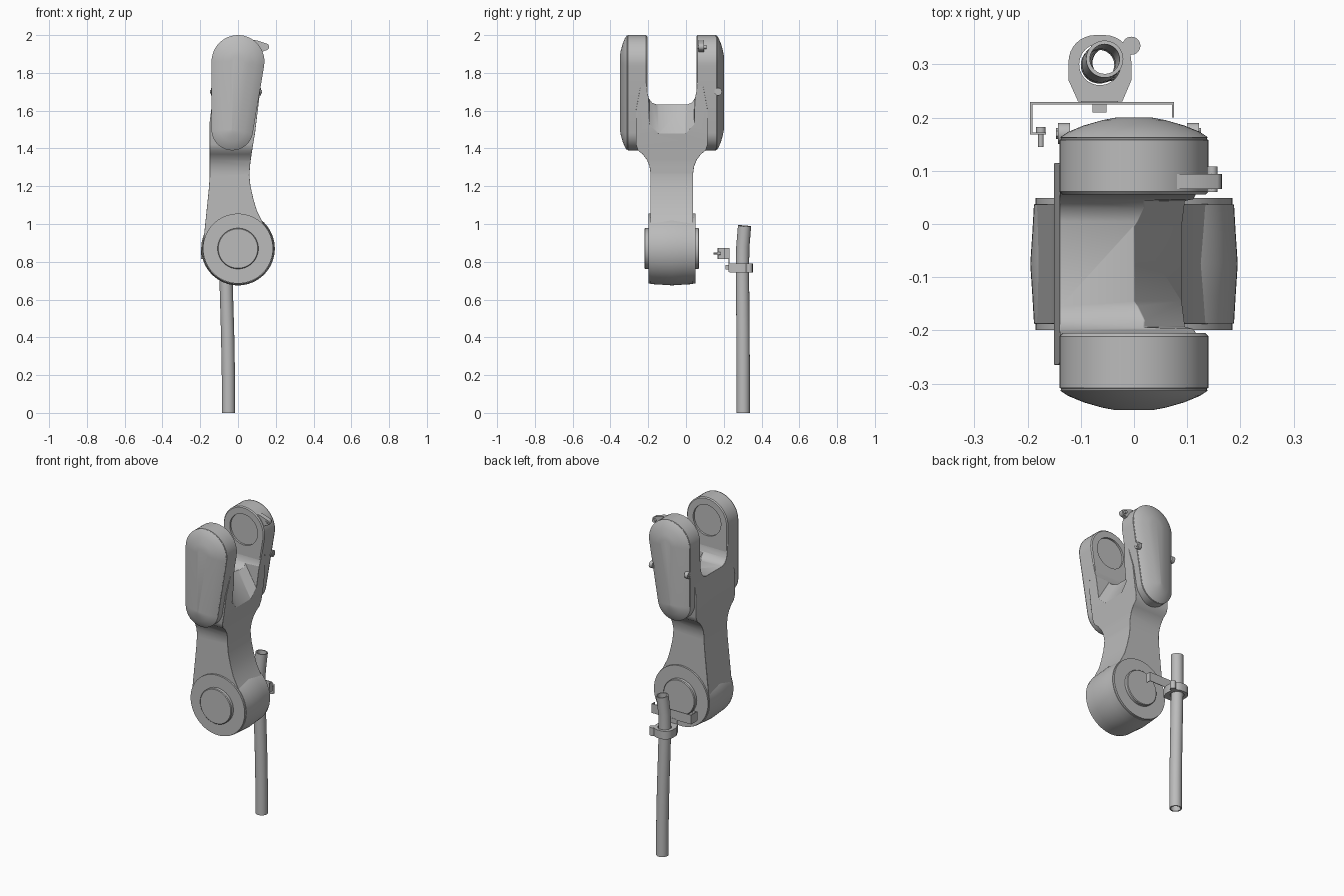
import bpy, bmesh, math
from mathutils import Vector, Matrix

cube = bpy.data.objects.get("Cube")
if cube:
    bpy.data.objects.remove(cube, do_unlink=True)

grey = bpy.data.materials.new("plain grey")
grey.use_nodes = True
grey.diffuse_color = (0.5, 0.5, 0.5, 1)
grey.node_tree.nodes["Principled BSDF"].inputs["Base Color"].default_value = (0.5, 0.5, 0.5, 1)

MID = -0.075      # middle of the arm in y
HUB_Z = 0.87
EYE_Z = 1.86


def finish(name, bm, angle=35):
    bmesh.ops.recalc_face_normals(bm, faces=bm.faces)
    mesh = bpy.data.meshes.new(name)
    bm.to_mesh(mesh)
    bm.free()
    obj = bpy.data.objects.new(name, mesh)
    bpy.context.collection.objects.link(obj)
    mesh.materials.append(grey)
    smooth(obj, angle)
    return obj


def smooth(obj, angle=35):
    bpy.ops.object.select_all(action='DESELECT')
    obj.select_set(True)
    bpy.context.view_layer.objects.active = obj
    bpy.ops.object.shade_smooth_by_angle(angle=math.radians(angle))


def loft(name, rings, closed=False, angle=35):
    """Skin equal rings of points; cap the ends unless the loft is closed."""
    bm = bmesh.new()
    loops = [[bm.verts.new(p) for p in ring] for ring in rings]
    pairs = list(zip(loops, loops[1:]))
    if closed:
        pairs.append((loops[-1], loops[0]))
    for a, b in pairs:
        for i in range(len(a)):
            j = (i + 1) % len(a)
            bm.faces.new((a[i], a[j], b[j], b[i]))
    if not closed:
        bm.faces.new(loops[0])
        bm.faces.new(loops[-1])
    return finish(name, bm, angle)


def prism(name, pts, axis, lo, hi):
    """Extrude a 2D outline along one axis."""
    place = {'x': lambda p, t: (t, p[0], p[1]),
             'y': lambda p, t: (p[0], t, p[1]),
             'z': lambda p, t: (p[0], p[1], t)}[axis]
    return loft(name, [[place(p, t) for p in pts] for t in (lo, hi)])


def box(name, x, y, z):
    return prism(name, [(x[0], y[0]), (x[1], y[0]), (x[1], y[1]), (x[0], y[1])], 'z', *z)


def arc(cx, cy, r, a0, a1, n=24):
    return [(cx + r * math.cos(a0 + (a1 - a0) * i / n),
             cy + r * math.sin(a0 + (a1 - a0) * i / n)) for i in range(n + 1)]


def circle(cx, cy, r, n=48):
    return arc(cx, cy, r, 0, math.tau, n)[:-1]


def boolean(obj, cutter, op):
    mod = obj.modifiers.new(op.lower(), 'BOOLEAN')
    mod.object, mod.operation, mod.solver = cutter, op, 'EXACT'
    bpy.context.view_layer.objects.active = obj
    bpy.ops.object.modifier_apply(modifier=mod.name)
    bpy.data.objects.remove(cutter, do_unlink=True)


# Arm body: side outline crossed with front outline
half = [(0.113, 0.75), (0.113, 1.27), (0.118, 1.305), (0.132, 1.34), (0.155, 1.37),
        (0.18, 1.39), (0.19, 1.42), (0.19, 1.60), (0.16, 1.76), (0.135, 1.76),
        (0.13, 1.70), (0.122, 1.665), (0.105, 1.642), (0.08, 1.632)]
side = [(MID + u, z) for u, z in half] + [(MID - u, z) for u, z in reversed(half)]
front = [(-0.12, 0.78), (0.1, 0.78), (0.15, 0.97), (0.125, 1.02), (0.1, 1.07), (0.082, 1.13),
         (0.066, 1.20), (0.06, 1.26), (0.066, 1.33), (0.078, 1.41), (0.09, 1.48), (0.125, 1.77),
         (-0.139, 1.77), (-0.14, 1.62), (-0.15, 1.54), (-0.15, 1.25), (-0.155, 1.18), (-0.187, 0.87)]
body = prism("arm_body", side, 'x', -0.3, 0.3)
boolean(body, prism("front_outline", front, 'y', -0.5, 0.5), 'INTERSECT')
# Sloping scoop in the crotch of the fork
scoop = loft("scoop", [[(x, MID + u, z) for u, z in
                        ((-0.125, top), (-0.118, low + 0.06), (-0.07, low),
                         (0.07, low), (0.118, low + 0.06), (0.125, top))]
                       for x, low, top in ((0.0, 1.632, 1.80), (0.10, 1.46, 1.80), (0.2, 1.30, 1.80))])
boolean(body, scoop, 'DIFFERENCE')
bevel = body.modifiers.new("soft_edges", 'BEVEL')
bevel.width, bevel.segments, bevel.limit_method = 0.010, 2, 'ANGLE'
bevel.angle_limit = math.radians(45)
smooth(body)


# Fork prongs with domed outer covers and round joint seats
def prong_outline(inset):
    lean = math.atan2(0.36, 0.03)
    reach = math.pi / 2 + math.asin(0.03 / math.hypot(0.36, 0.03))
    return (arc(0, EYE_Z, 0.14 - inset, lean - reach, lean + reach) +
            arc(-0.03, 1.5, 0.11 - inset, lean + reach, lean - reach + math.tau))


dome = [(0.13, 0.006), (0.136, 0), (0.233, 0), (0.234, 0.003), (0.237, 0.003), (0.238, 0.001),
        (0.248, 0.016), (0.26, 0.045), (0.27, 0.08), (0.275, 0.106)]
for s, label in ((-1, "front"), (1, "back")):
    prong = loft(label + "_prong", [[(x, MID + s * u, z) for x, z in prong_outline(d)]
                                    for u, d in dome], angle=28)
    ends = sorted((MID + s * 0.10, MID + s * 0.142))
    boolean(prong, prism("seat_cut", circle(0, EYE_Z, 0.095), 'y', *ends), 'DIFFERENCE')
    smooth(prong, 28)

# Cover screws on the back prong
for x0, x1, label in ((0.10, 0.122, "left"), (-0.143, -0.12, "right")):
    prism(label + "_cover_screw_boss", circle(0.17, 1.70, 0.02, 20), 'x', x0, x1)
    edge = x1 if x1 > 0 else x0
    prism(label + "_cover_screw", circle(0.17, 1.70, 0.01, 6), 'x', edge - 0.004, edge + 0.004)

# Hub drum with flanges and end discs
profile = [(0.145, 0.104), (0.141, 0.108), (0.124, 0.108), (0.124, 0.185),
           (0.112, 0.185), (0.112, 0.188), (0.06, 0.191)]
profile = [(-u, r) for u, r in profile] + [(0, 0.195)] + profile[::-1]
loft("hub_drum", [[(x, MID + u, z) for x, z in circle(0, HUB_Z, r, 64)] for u, r in profile])

# Cable lug and its bolt at the top of the back prong
lug = [(0.07, 1.975), (0.10, 1.972)] + arc(0.146, 1.938, 0.019, math.radians(55), math.radians(-100), 8) + [(0.11, 1.90)]
prism("cable_lug", lug, 'y', 0.066, 0.094)
prism("cable_lug_bolt", circle(0.147, 1.937, 0.01, 12), 'y', 0.06, 0.108)

# Hollow hose following a gently bent path
path = [Vector(p) for p in ((-0.05, 0.303, 0), (-0.051, 0.303, 0.2), (-0.055, 0.302, 0.42),
                            (-0.061, 0.30, 0.62), (-0.065, 0.299, 0.78), (-0.063, 0.301, 0.88),
                            (-0.055, 0.31, 0.99))]


def hose_ring(i, r):
    along = path[min(i + 1, len(path) - 1)] - path[max(i - 1, 0)]
    if i == 0:
        along = Vector((0, 0, 1))
    turn = Vector((0, 0, 1)).rotation_difference(along)
    return [path[i] + turn @ Vector((x, y, 0)) for x, y in circle(0, 0, r, 32)]


count = len(path)
loft("hose", [hose_ring(i, 0.035) for i in range(count)] +
     [hose_ring(i, 0.028) for i in reversed(range(count))], closed=True)

# Hose clamp with a tightening boss
clamp = prism("hose_clamp", [(-0.105, 0.23), (-0.022, 0.23), (-0.005, 0.27)] +
              arc(-0.055, 0.305, 0.05, 0, math.pi / 2, 8) +
              arc(-0.073, 0.305, 0.05, math.pi / 2, math.pi, 8) + [(-0.123, 0.27)],
              'z', 0.742, 0.792)
boolean(clamp, prism("clamp_hole", circle(-0.064, 0.30, 0.039), 'z', 0.7, 0.85), 'DIFFERENCE')
smooth(clamp)
prism("clamp_boss", circle(-0.005, 0.335, 0.017, 24), 'z', 0.742, 0.792)
box("clamp_bolt", (-0.078, -0.052), (0.21, 0.232), (0.758, 0.782))

# Thin bracket strap with bent ends
box("bracket_strap", (-0.195, 0.075), (0.225, 0.229), (0.815, 0.872))
box("bracket_tab", (-0.10, -0.03), (0.225, 0.231), (0.745, 0.82))
box("bracket_right_leg", (-0.195, -0.191), (0.168, 0.229), (0.815, 0.872))
box("bracket_right_foot", (-0.195, -0.165), (0.168, 0.172), (0.815, 0.872))
box("bracket_left_leg", (0.071, 0.075), (0.20, 0.229), (0.815, 0.872))
prism("bracket_screw_head", circle(-0.175, 0.844, 0.009, 12), 'y', 0.17, 0.182)
prism("bracket_screw", circle(-0.175, 0.844, 0.005, 12), 'y', 0.145, 0.172)
